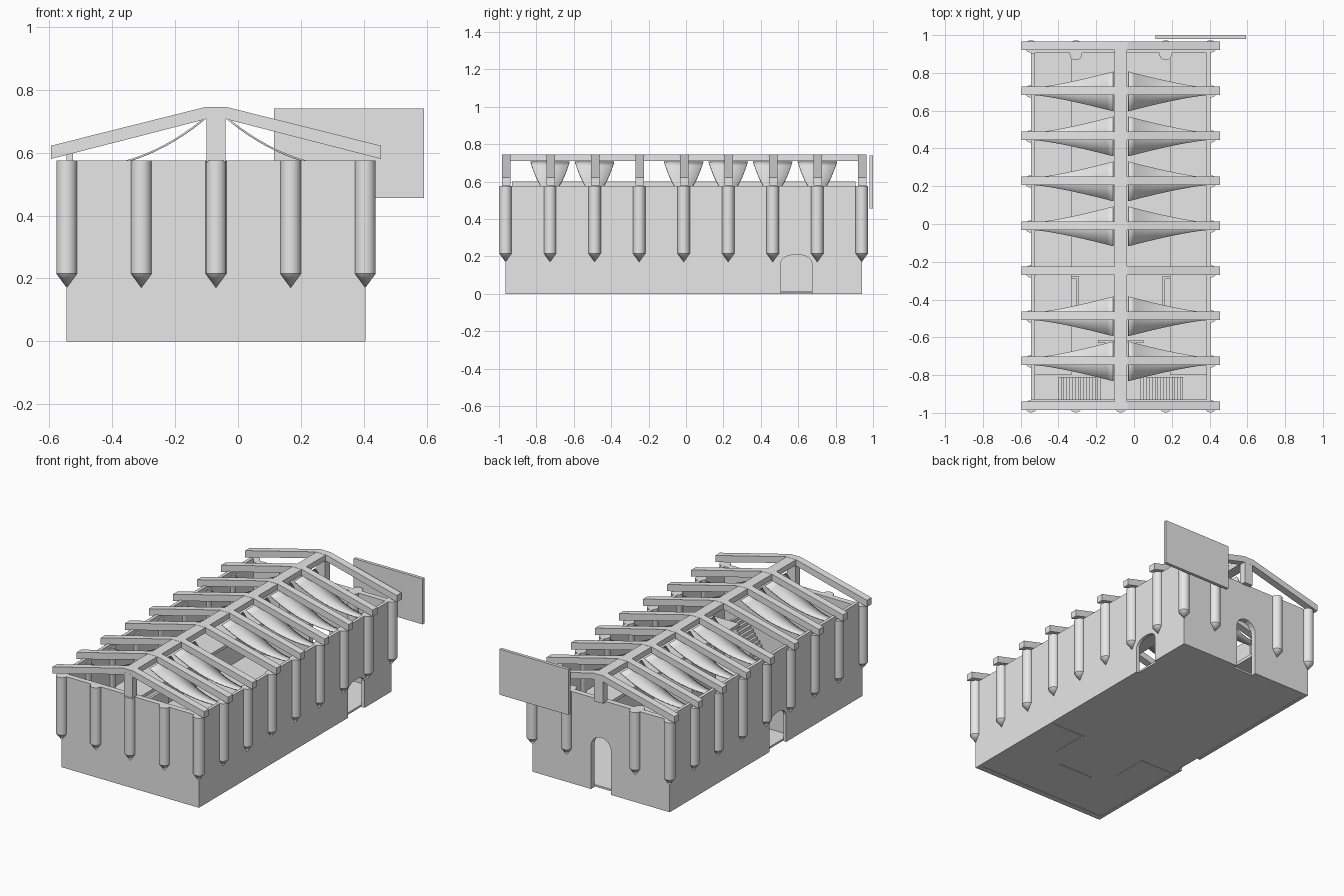
import bpy, bmesh, math

if "Cube" in bpy.data.objects:
    bpy.data.objects.remove(bpy.data.objects["Cube"], do_unlink=True)

mat = bpy.data.materials.new("plain grey")
mat.use_nodes = True
GREY = (0.8, 0.8, 0.8, 1)
mat.diffuse_color = GREY
mat.node_tree.nodes["Principled BSDF"].inputs["Base Color"].default_value = GREY

CX = -0.07                     # ridge line
X0, X1 = -0.545, 0.405         # outer wall faces
Y0, Y1 = -0.965, 0.94
BAYS = [Y0 + i * (Y1 - Y0) / 8 for i in range(9)]
COLUMNS = [X0 + i * (X1 - X0) / 4 for i in range(5)]


def finish(name, bm):
    bmesh.ops.recalc_face_normals(bm, faces=bm.faces)
    mesh = bpy.data.meshes.new(name)
    bm.to_mesh(mesh)
    bm.free()
    mesh.materials.append(mat)
    ob = bpy.data.objects.new(name, mesh)
    bpy.context.collection.objects.link(ob)
    return ob


def box(name, x, y, z):
    bm = bmesh.new()
    bmesh.ops.create_cube(bm, size=1)
    for v in bm.verts:
        for axis, (lo, hi) in enumerate((x, y, z)):
            v.co[axis] = lo if v.co[axis] < 0 else hi
    return finish(name, bm)


def prism(name, profile, y, depth):
    """Extrude an x-z profile along y, centred on y."""
    bm = bmesh.new()
    face = bm.faces.new([bm.verts.new((px, y - depth / 2, pz)) for px, pz in profile])
    out = bmesh.ops.extrude_face_region(bm, geom=[face])["geom"]
    verts = [g for g in out if isinstance(g, bmesh.types.BMVert)]
    bmesh.ops.translate(bm, verts=verts, vec=(0, depth, 0))
    return finish(name, bm)


def smooth(ob):
    bpy.ops.object.select_all(action="DESELECT")
    ob.select_set(True)
    bpy.context.view_layer.objects.active = ob
    bpy.ops.object.shade_smooth_by_angle(angle=math.radians(35))


def cut_door(wall, centre, half, spring, rise, turned):
    """Cut an arched opening through a wall."""
    arch = [(half * math.cos(a), spring + rise * math.sin(a))
            for a in (math.pi * i / 10 for i in range(11))]
    cutter = prism("door_cutter", [(half, -0.1)] + arch + [(-half, -0.1)], 0, 0.2)
    cutter.location = centre
    cutter.rotation_euler.z = math.pi / 2 if turned else 0
    cutter.hide_render = True
    cutter.hide_set(True)
    mod = wall.modifiers.new("door", "BOOLEAN")
    mod.operation = "DIFFERENCE"
    mod.solver = "EXACT"
    mod.object = cutter


# Outer walls and floor
TOP = 0.575
box("front_wall", (X0, X1), (Y0, Y0 + 0.035), (0, TOP))
back = box("back_wall", (X0, X1), (Y1 - 0.035, Y1), (0, TOP))
left = box("left_wall", (X1 - 0.02, X1), (Y0 + 0.035, Y1 - 0.035), (0, TOP))
right = box("right_wall", (X0, X0 + 0.02), (Y0 + 0.035, Y1 - 0.035), (0, 0.6))
box("floor", (X0 + 0.02, X1 - 0.02), (Y0 + 0.035, Y1 - 0.035), (0.003, 0.015))
cut_door(back, (CX, Y1, 0), 0.07, 0.27, 0.07, False)
cut_door(left, (X1, 0.59, 0), 0.083, 0.165, 0.045, True)
cut_door(right, (X0, -0.13, 0), 0.083, 0.165, 0.055, True)


# Pointed columns straddling the walls
def column(x, y):
    bm = bmesh.new()
    bmesh.ops.create_cone(bm, cap_ends=True, segments=20, radius1=0.033,
                          radius2=0.033, depth=0.36)
    bmesh.ops.translate(bm, verts=bm.verts, vec=(x, y, 0.395))
    base = min(bm.faces, key=lambda f: f.calc_center_median().z)
    tip = bmesh.ops.poke(bm, faces=[base])["verts"][0]
    tip.co.z = 0.17
    smooth(finish("column", bm))


for y in BAYS:
    column(X0, y)
    column(X1, y)
for x in COLUMNS[1:-1]:
    column(x, Y0)
    if abs(x - CX) > 0.01:
        column(x, Y1)
        column(x, Y1 - 0.04)

# Roof frames, ridge beam and end posts
half_frame = [(0.035, 0.745), (0.525, 0.622), (0.525, 0.58), (0.03, 0.707)]
frame = ([(CX + d, z) for d, z in half_frame]
         + [(CX - d, z) for d, z in reversed(half_frame)])
for y in BAYS:
    prism("roof_frame", frame, y + 0.003, 0.045)
box("ridge_beam", (CX - 0.033, CX + 0.033), (Y0, Y1), (0.71, 0.744))
for y in (Y0, Y1):
    box("ridge_post", (CX - 0.03, CX + 0.03), (y - 0.02, y + 0.025), (0.57, 0.72))


# Sagging drapes under the roof frames
def drape(y, side):
    bm = bmesh.new()
    rows = []
    for i in range(15):
        t = i / 14
        half = 0.02 + 0.085 * (1 - t) ** 1.3
        x = CX + side * (0.04 + 0.42 * t)
        z = 0.55 + 0.155 * (1 - t) ** 2.2
        rows.append([bm.verts.new((x, y + s * half, z)) for s in (-1, 0, 1)])
    for a, b in zip(rows, rows[1:]):
        for k in range(2):
            bm.faces.new((a[k], a[k + 1], b[k + 1], b[k]))
    ob = finish("drape", bm)
    mod = ob.modifiers.new("thickness", "SOLIDIFY")
    mod.thickness = 0.006
    mod.offset = 0
    smooth(ob)


for i, y in enumerate(BAYS):
    if i not in (0, 3, 8):
        drape(y, -1)
        drape(y, 1)

# Galleries, stairs and low room partitions, mirrored about the ridge line
DECK = 0.32


def side_box(name, side, d, y, z):
    x = sorted(CX + side * v for v in d)
    return box(name, x, y, z)


for side in (-1, 1):
    side_box("gallery", side, (0.26, 0.457), (-0.8, Y1 - 0.035), (DECK - 0.02, DECK))
    steps = 15
    profile = [(CX + side * 0.105, 0.012)]
    for i in range(steps):
        z = 0.012 + (DECK - 0.012) * (i + 1) / steps
        profile += [(CX + side * (0.105 + 0.225 * k / steps), z) for k in (i, i + 1)]
    profile.append((CX + side * 0.33, 0.012))
    prism("stairs", profile, -0.87, 0.12)
    side_box("partition", side, (0.22, 0.457), (-0.29, -0.275), (0, DECK - 0.02))
    side_box("partition", side, (0.22, 0.235), (-0.51, -0.275), (0, DECK - 0.02))
box("counter", (CX - 0.12, CX + 0.12), (-0.63, -0.615), (0, 0.1))

# Sign board behind the back wall
box("sign_board", (0.115, 0.592), (0.98, 1.0), (0.455, 0.74))
